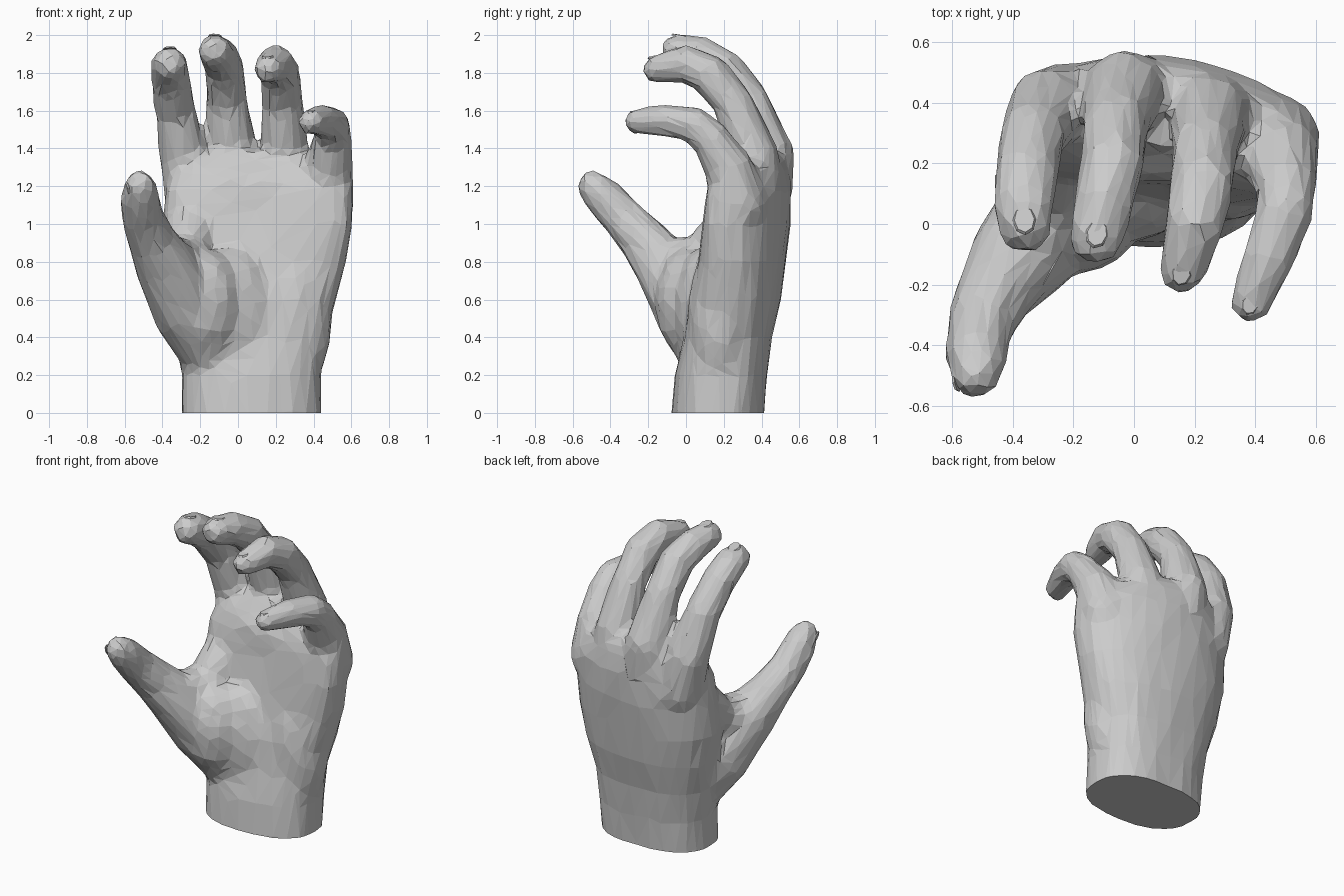
import bpy, bmesh, math, random
from mathutils import Vector, Matrix

cube = bpy.data.objects.get("Cube")
if cube:
    bpy.data.objects.remove(cube, do_unlink=True)
random.seed(4)

skin = bpy.data.materials.new("plain_grey")
skin.use_nodes = True
GREY = (0.6, 0.6, 0.6, 1)
skin.diffuse_color = GREY
skin.node_tree.nodes["Principled BSDF"].inputs["Base Color"].default_value = GREY


def add_object(name, bm):
    mesh = bpy.data.meshes.new(name)
    bm.to_mesh(mesh)
    bm.free()
    mesh.materials.append(skin)
    obj = bpy.data.objects.new(name, mesh)
    bpy.context.collection.objects.link(obj)
    return obj


def add_ellipsoid(bm, centre, size):
    m = Matrix.Translation(centre) @ Matrix.Diagonal((*size, 1))
    bmesh.ops.create_icosphere(bm, subdivisions=3, radius=1, matrix=m)


def add_limb(bm, joints):
    """Chain of tapered capsules through (x, y, z, radius) joints."""
    for a, b in zip(joints, joints[1:]):
        part = bmesh.new()
        for j in (a, b):
            add_ellipsoid(part, j[:3], (j[3],) * 3)
        hull = bmesh.ops.convex_hull(part, input=part.verts)
        loose = [v for v in set(hull["geom_interior"] + hull["geom_unused"])
                 if isinstance(v, bmesh.types.BMVert)]
        bmesh.ops.delete(part, geom=loose, context="VERTS")
        # keep only the outer hull
        inner = [f for f in part.faces if f not in set(hull["geom"])]
        bmesh.ops.delete(part, geom=inner, context="FACES")
        temp = bpy.data.meshes.new("temp")
        part.to_mesh(temp)
        part.free()
        bm.from_mesh(temp)
        bpy.data.meshes.remove(temp)


def add_palm(bm, sections, sides=32):
    """Loft of rounded-box sections: z, centre x, centre y, half width, half depth, cup."""
    rings = []
    for z, cx, cy, rx, ry, cup in sections:
        ring = []
        for i in range(sides):
            a = math.tau * i / sides
            c, s = math.cos(a), math.sin(a)
            u = math.copysign(abs(c) ** 0.8, c)
            v = math.copysign(abs(s) ** 0.8, s)
            y = cy + ry * v - cup * (u * u + 0.5 * u)
            ring.append(bm.verts.new((cx + rx * u, y, z)))
        rings.append(ring)
    for low, high in zip(rings, rings[1:]):
        for i in range(sides):
            k = (i + 1) % sides
            bm.faces.new((low[i], low[k], high[k], high[i]))
    bm.faces.new(rings[0][::-1])
    bm.faces.new(rings[-1])


bm = bmesh.new()

# Wrist and palm
add_palm(bm, [
    (-0.15, 0.07, 0.17, 0.37, 0.245, 0),
    (0.0, 0.07, 0.17, 0.37, 0.245, 0),
    (0.2, 0.07, 0.185, 0.37, 0.245, 0),
    (0.4, 0.07, 0.22, 0.39, 0.235, 0.01),
    (0.6, 0.075, 0.26, 0.445, 0.24, 0.03),
    (0.8, 0.085, 0.3, 0.49, 0.225, 0.05),
    (1.0, 0.1, 0.33, 0.505, 0.22, 0.08),
    (1.18, 0.11, 0.35, 0.495, 0.205, 0.09),
    (1.29, 0.09, 0.365, 0.42, 0.175, 0.08),
    (1.38, 0.06, 0.385, 0.27, 0.125, 0.05),
])

# Fleshy pads: thumb mound, its slope into the palm, outer heel, finger-root pad
for centre, size in [((-0.19, 0.02, 0.58), (0.21, 0.18, 0.3)),
                     ((-0.06, 0.09, 0.52), (0.25, 0.15, 0.36)),
                     ((0.3, 0.18, 0.5), (0.2, 0.17, 0.4)),
                     ((0.12, 0.27, 1.16), (0.42, 0.14, 0.17))]:
    add_ellipsoid(bm, centre, size)

# Fingers, thumb and thumb web
limbs = {
    "index": [(-0.22, 0.37, 1.1, 0.16), (-0.285, 0.385, 1.33, 0.128),
              (-0.33, 0.3, 1.59, 0.108), (-0.355, 0.17, 1.755, 0.106),
              (-0.365, 0.06, 1.83, 0.1), (-0.36, -0.005, 1.845, 0.092)],
    "middle": [(0.0, 0.4, 1.15, 0.16), (-0.03, 0.435, 1.36, 0.14),
               (-0.06, 0.33, 1.66, 0.108), (-0.07, 0.2, 1.82, 0.107),
               (-0.1, 0.07, 1.895, 0.1), (-0.125, -0.045, 1.915, 0.09)],
    "ring": [(0.25, 0.36, 1.15, 0.16), (0.25, 0.36, 1.36, 0.13),
             (0.235, 0.25, 1.64, 0.108), (0.225, 0.13, 1.79, 0.107),
             (0.2, 0.0, 1.85, 0.098), (0.16, -0.15, 1.82, 0.08)],
    "little": [(0.46, 0.28, 1.1, 0.155), (0.48, 0.23, 1.29, 0.13),
               (0.5, 0.13, 1.45, 0.102), (0.5, 0.04, 1.53, 0.092),
               (0.44, -0.12, 1.55, 0.087), (0.385, -0.26, 1.54, 0.07)],
    "thumb": [(-0.12, 0.14, 0.3, 0.17), (-0.27, 0.02, 0.55, 0.19),
              (-0.37, -0.1, 0.75, 0.165), (-0.45, -0.21, 0.9, 0.132),
              (-0.505, -0.33, 1.03, 0.112), (-0.518, -0.43, 1.14, 0.106),
              (-0.52, -0.5, 1.205, 0.08)],
    "web": [(-0.35, -0.08, 0.8, 0.13), (-0.29, 0.08, 0.82, 0.12),
            (-0.24, 0.27, 1.0, 0.15)],
}
for joints in limbs.values():
    add_limb(bm, joints)

# Fuse into one faceted skin
body = add_object("hand_body", bm)
remesh = body.modifiers.new("fuse", "REMESH")
remesh.mode = "VOXEL"
remesh.voxel_size = 0.02
smooth = body.modifiers.new("soften", "SMOOTH")
smooth.factor = 0.5
smooth.iterations = 16
facets = body.modifiers.new("facets", "DECIMATE")
facets.ratio = 0.05
bpy.context.view_layer.update()
graph = bpy.context.evaluated_depsgraph_get()
fused = bpy.data.meshes.new_from_object(body.evaluated_get(graph))
body.modifiers.clear()

# Slightly uneven facets, then a flat cut at the wrist
bm = bmesh.new()
bm.from_mesh(fused)
for v in bm.verts:
    v.co += v.normal * random.uniform(-0.004, 0.004)
cut = bmesh.ops.bisect_plane(bm, geom=bm.verts[:] + bm.edges[:] + bm.faces[:],
                             plane_co=(0, 0, 0), plane_no=(0, 0, -1), clear_outer=True)
rim = [e for e in cut["geom_cut"] if isinstance(e, bmesh.types.BMEdge)]
bmesh.ops.contextual_create(bm, geom=rim)
for f in bm.faces:
    f.smooth = False
    f.material_index = 0
bmesh.ops.recalc_face_normals(bm, faces=bm.faces)
bm.to_mesh(body.data)
bm.free()
bpy.data.meshes.remove(fused)
body.data.update()

# Thin nails set into the finger tips
backs = {"index": (0, 0, 1), "middle": (0, 0, 1), "ring": (0, 0, 1),
         "little": (0, 0, 1), "thumb": (-0.7, -0.6, 0.2)}
for name, back in backs.items():
    tip = Vector(limbs[name][-1][:3])
    r = limbs[name][-1][3]
    along = (tip - Vector(limbs[name][-2][:3])).normalized()
    up = Vector(back)
    up = (up - along * up.dot(along)).normalized()
    hit, spot, _, _ = body.ray_cast(tip + up * 0.3, -up)
    if not hit:
        continue
    frame = Matrix((along.cross(up), along, up)).transposed().to_4x4()
    frame.translation = spot - up * 0.003
    nail = bmesh.new()
    bmesh.ops.create_cone(nail, cap_ends=True, segments=8, radius1=1, radius2=0.85, depth=1,
                          matrix=frame @ Matrix.Diagonal((r * 0.42, r * 0.55, 0.009, 1)))
    add_object(name + "_nail", nail)
